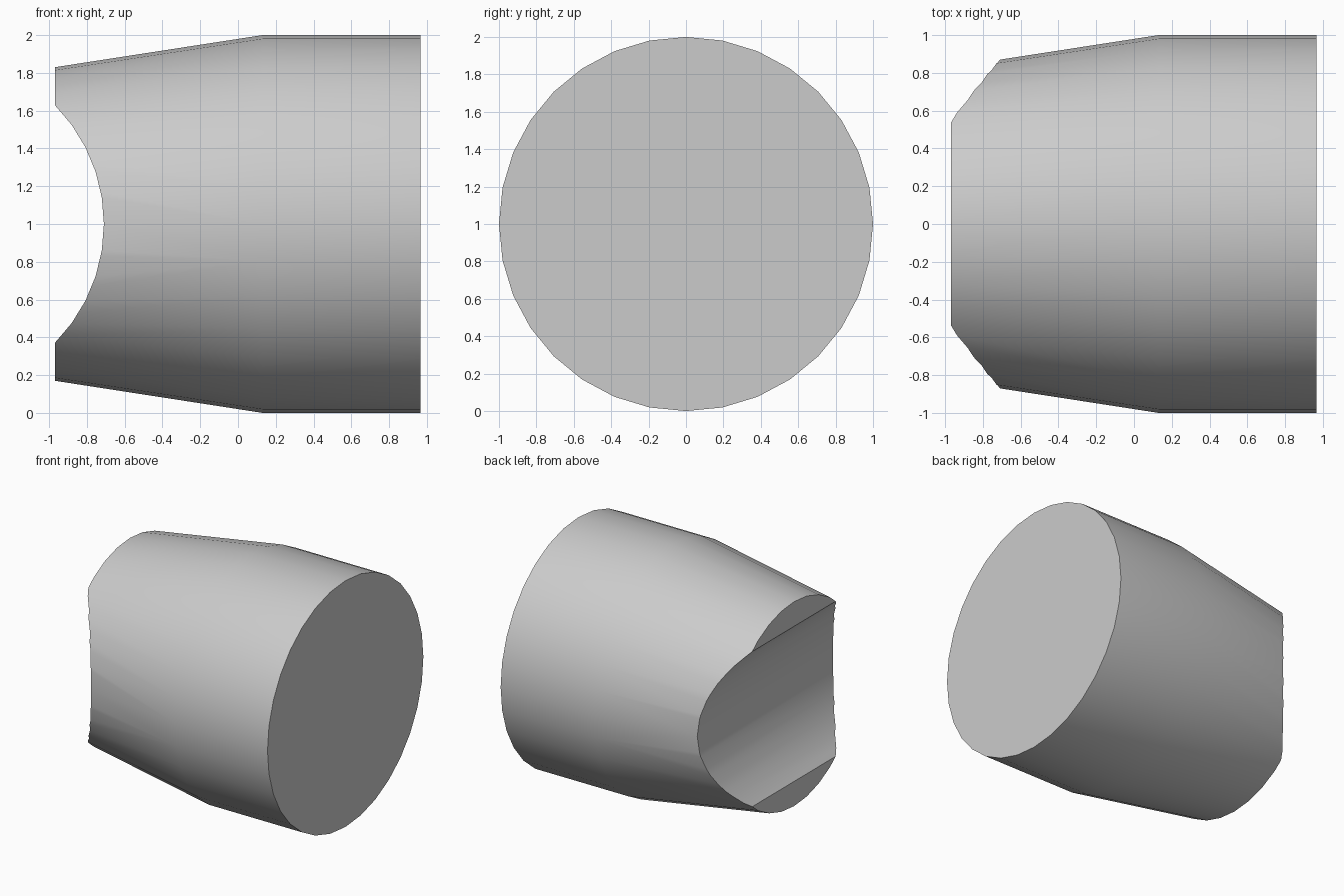
import bpy, bmesh, math

if "Cube" in bpy.data.objects:
    bpy.data.objects.remove(bpy.data.objects["Cube"])

SIDES = 32

# Plain grey finish
grey = bpy.data.materials.new("light_grey")
grey.use_nodes = True
colour = (0.6, 0.6, 0.6, 1)
grey.diffuse_color = colour
grey.node_tree.nodes["Principled BSDF"].inputs["Base Color"].default_value = colour


def make_object(name, bm):
    bmesh.ops.recalc_face_normals(bm, faces=bm.faces)
    mesh = bpy.data.meshes.new(name)
    bm.to_mesh(mesh)
    bm.free()
    mesh.materials.append(grey)
    obj = bpy.data.objects.new(name, mesh)
    bpy.context.collection.objects.link(obj)
    return obj


def lathe_x(name, profile, sides):
    """Solid turned about the x axis at z = 1 from (x, radius) pairs."""
    bm = bmesh.new()
    rings = []
    for x, r in profile:
        angles = [math.tau * i / sides for i in range(sides)]
        rings.append([bm.verts.new((x, r * math.sin(a), 1 + r * math.cos(a)))
                      for a in angles])
    for a, b in zip(rings, rings[1:]):
        for i in range(sides):
            j = (i + 1) % sides
            bm.faces.new((a[i], a[j], b[j], b[i]))
    bm.faces.new(rings[0])
    bm.faces.new(rings[-1])
    return make_object(name, bm)


# Round plug: straight barrel with a tapered nose
body = lathe_x("tapered_body", [(-0.97, 0.83), (0.13, 1.0), (0.965, 1.0)], SIDES)

# Cylinder across y that scoops the saddle out of the narrow end
bm = bmesh.new()
R, CX, N = 0.893, -1.603, 40
ring = [bm.verts.new((CX + R * math.cos(math.tau * i / N), -1.5,
                      1 + R * math.sin(math.tau * i / N))) for i in range(N)]
base = bm.faces.new(ring)
new = bmesh.ops.extrude_face_region(bm, geom=[base])["geom"]
bmesh.ops.translate(bm, vec=(0, 3, 0),
                    verts=[v for v in new if isinstance(v, bmesh.types.BMVert)])
cutter = make_object("saddle_cutter", bm)
cutter.hide_render = True

cut = body.modifiers.new("saddle", "BOOLEAN")
cut.operation = "DIFFERENCE"
cut.solver = "EXACT"
cut.object = cutter

bpy.ops.object.select_all(action="DESELECT")
bpy.context.view_layer.objects.active = body
body.select_set(True)
bpy.ops.object.modifier_apply(modifier=cut.name)
bpy.data.objects.remove(cutter)

# Smooth walls, crisp rims
bpy.ops.object.shade_smooth_by_angle(angle=math.radians(30))
